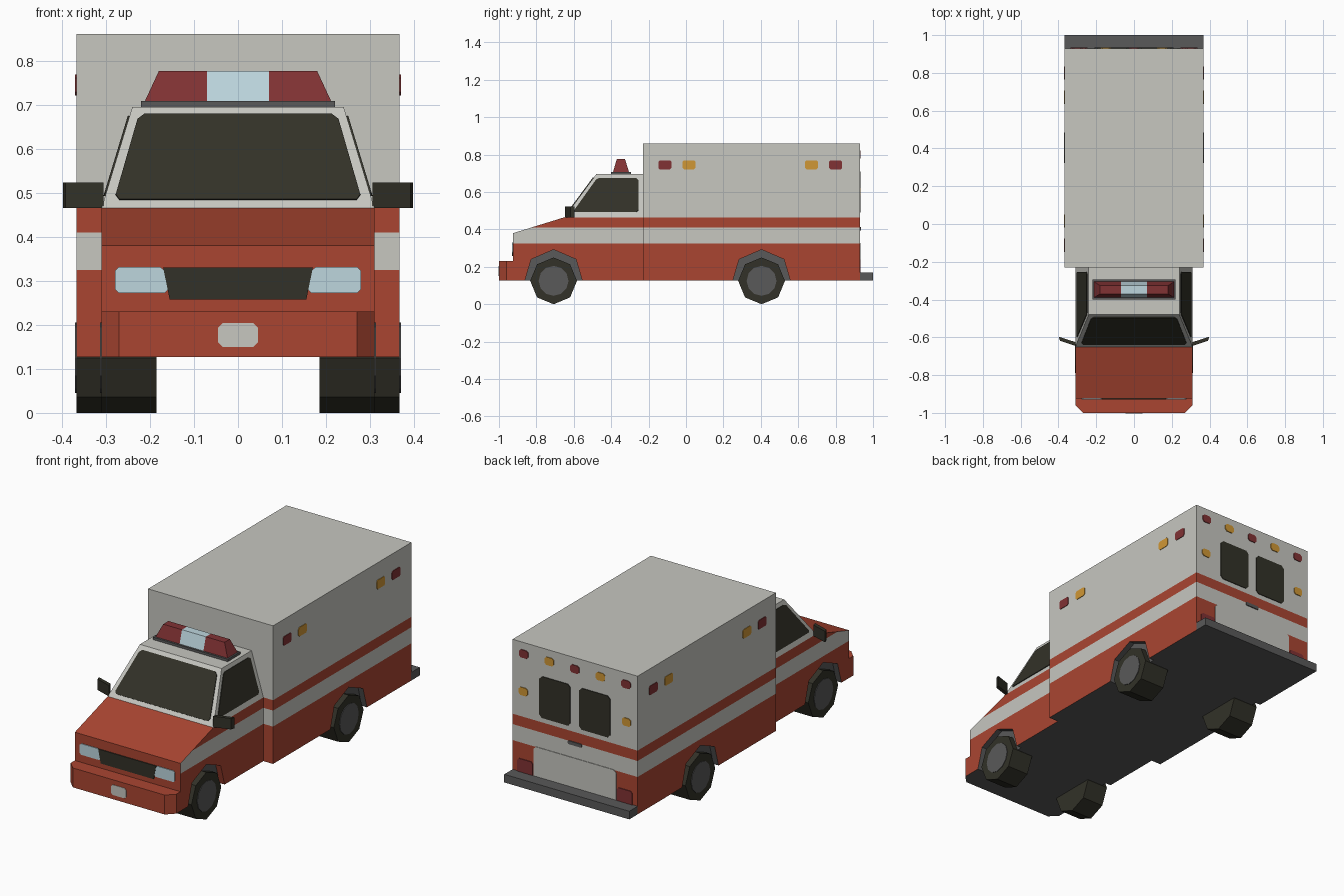
import bpy, bmesh, math
from mathutils import Vector

if "Cube" in bpy.data.objects:
    bpy.data.objects.remove(bpy.data.objects["Cube"])

def material(name, r, g, b):
    m = bpy.data.materials.new(name)
    m.diffuse_color = (r, g, b, 1)
    m.use_nodes = True
    m.node_tree.nodes["Principled BSDF"].inputs["Base Color"].default_value = m.diffuse_color
    return m

WHITE = material("off_white", .57, .57, .53)
RED = material("brick_red", .40, .060, .031)
DARK = material("dark_grey", .10, .10, .10)
BLACK = material("tinted_black", .032, .031, .021)
BLUE = material("pale_blue", .51, .67, .73)
MAROON = material("lamp_red", .22, .032, .034)
AMBER = material("lamp_amber", .63, .31, .036)

def finish(name, bm, mats, rule=None, cuts=()):
    """Recalculate normals, slice at the given planes, colour faces by rule."""
    for co, no in cuts:
        bmesh.ops.bisect_plane(bm, geom=bm.verts[:] + bm.edges[:] + bm.faces[:],
                               dist=1e-5, plane_co=co, plane_no=no)
    bmesh.ops.recalc_face_normals(bm, faces=bm.faces[:])
    bm.normal_update()
    if rule:
        for f in bm.faces:
            f.material_index = rule(f.calc_center_median(), f.normal)
    me = bpy.data.meshes.new(name)
    bm.to_mesh(me)
    bm.free()
    for m in mats:
        me.materials.append(m)
    ob = bpy.data.objects.new(name, me)
    bpy.context.collection.objects.link(ob)
    return ob

def solid(name, pts, vec, mats, rule=None, cuts=()):
    """Extrude a flat outline along a vector."""
    bm = bmesh.new()
    a = [bm.verts.new(p) for p in pts]
    b = [bm.verts.new(Vector(p) + Vector(vec)) for p in pts]
    n = len(a)
    bm.faces.new(a)
    bm.faces.new(b[::-1])
    for i in range(n):
        bm.faces.new((a[i], b[i], b[(i + 1) % n], a[(i + 1) % n]))
    return finish(name, bm, mats, rule, cuts)

def frustum(name, lo, hi, mats, rule=None, cuts=()):
    """Tapered block; lo and hi are (half width, y0, y1, z)."""
    bm = bmesh.new()
    a, b = [[bm.verts.new(p) for p in ((-w, y0, z), (w, y0, z), (w, y1, z), (-w, y1, z))]
            for w, y0, y1, z in (lo, hi)]
    bm.faces.new(a)
    bm.faces.new(b)
    for i in range(4):
        j = (i + 1) % 4
        bm.faces.new((a[i], a[j], b[j], b[i]))
    return finish(name, bm, mats, rule, cuts)

def chamfer(pts, c):
    """Cut the corners of a 2D outline."""
    out = []
    for i, p in enumerate(pts):
        p = Vector(p)
        for q in (pts[i - 1], pts[(i + 1) % len(pts)]):
            out.append(p + (Vector(q) - p).normalized() * c)
    return out

def rect(u, v, hu, hv, c=.01):
    return chamfer([(u - hu, v - hv), (u + hu, v - hv), (u + hu, v + hv), (u - hu, v + hv)], c)

def end_plate(name, pts, y, d, mat):
    solid(name, [(u, y, v) for u, v in pts], (0, d, 0), [mat])

BOT, FRONT_AXLE, REAR_AXLE = .127, -.708, .404
CAB_W, BOX_W = .31, .367

def arch(y):
    return [(y - .153, BOT), (y - .12, .24), (y, .292), (y + .12, .24), (y + .153, BOT)]

# Striped bodies with wheel arch notches
STRIPES = [((0, 0, z), (0, 0, 1)) for z in (.325, .41, .465)]

def stripe(c, n):
    if n.z < -.1:
        return 2
    return 1 if c.z < .325 or .41 < c.z < .465 else 0

def cab_rule(c, n):
    return 1 if n.y < -.5 or n.z > .5 else stripe(c, n)

def body(name, profile, w, rule):
    solid(name, [(-w, y, z) for y, z in profile], (2 * w, 0, 0), [WHITE, RED, DARK], rule, STRIPES)

body("box_body", [(-.23, BOT)] + arch(REAR_AXLE) + [(.93, BOT), (.93, .86), (-.23, .86)],
     BOX_W, stripe)
body("cab_body", [(-.925, BOT)] + arch(FRONT_AXLE) +
     [(-.225, BOT), (-.225, .465), (-.65, .465), (-.925, .38)], CAB_W, cab_rule)

# Arch liners, tyres and hubs
for tag, y, w, inner in (("front", FRONT_AXLE, CAB_W, .185), ("rear", REAR_AXLE, BOX_W, .22)):
    d = w - .03
    solid(tag + "_arch_liner", [(-d, a, b) for a, b in arch(y)], (2 * d, 0, 0), [DARK])
    for s in (-1, 1):
        def ring(x, r, n):
            return [(x, y + r * math.sin(k * math.tau / n), .125 - r * math.cos(k * math.tau / n))
                    for k in range(n)]
        solid(tag + "_tyre", ring(s * inner, .125, 8), (s * (w - inner), 0, 0), [BLACK])
        solid(tag + "_hub", ring(s * w, .08, 12), (s * .003, 0, 0), [DARK])

# Cabin and its glass
frustum("cabin", (CAB_W, -.65, -.225, .465), (.24, -.48, -.225, .695), [WHITE])
shield = chamfer([(-.281, .483), (.281, .483), (.225, .677), (-.225, .677)], .012)
solid("windshield", [(x, -.65 + (z - .465) * .17 / .23, z) for x, z in shield],
      (0, -.0032, .0024), [BLACK])
side_glass = chamfer([(-.605, .492), (-.255, .492), (-.255, .674), (-.475, .674)], .01)
for s in (-1, 1):
    solid("side_window", [(s * (.31 - (z - .465) * .07 / .23), y, z) for y, z in side_glass],
          (s * .0038, 0, .0012), [BLACK])
    # Wing mirror
    solid("wing_mirror", [(s * x, y, .465) for x, y in
                          ((.305, -.647), (.392, -.618), (.398, -.597), (.311, -.625))],
          (0, 0, .058), [BLACK])

# Roof light bar
frustum("light_bar_base", (.22, -.40, -.294, .69), (.22, -.40, -.294, .708), [DARK])
frustum("light_bar", (.212, -.39, -.305, .707), (.18, -.37, -.326, .776), [MAROON, BLUE],
        lambda c, n: int(abs(c.x) < .07), [((x, 0, 0), (1, 0, 0)) for x in (-.07, .07)])

# Bumpers
solid("front_bumper", [(x, y, BOT) for x, y in ((-.31, -.92), (-.31, -.96), (-.27, -1),
                                                (.27, -1), (.31, -.96), (.31, -.92))],
      (0, 0, .23 - BOT), [RED, DARK], lambda c, n: int(n.z < -.1))
frustum("rear_bumper", (BOX_W, .925, 1, BOT), (BOX_W, .925, 1, .17), [DARK])

# Front details
end_plate("grille", [(-.155, .257), (.155, .257), (.17, .33), (-.17, .33)], -.925, -.005, BLACK)
for s in (-1, 1):
    end_plate("headlight", chamfer([(s * .158, .272), (s * .279, .272), (s * .279, .331),
                                    (s * .168, .331)], .008), -.925, -.004, BLUE)
end_plate("front_badge_plate", rect(0, .177, .045, .027), -.998, -.004, WHITE)

# Rear details
end_plate("rear_door_panel", rect(0, .235, .243, .092, .015), .93, .003, WHITE)
end_plate("rear_door_handle", rect(0, .403, .04, .009, .004), .93, .005, DARK)
for s in (-1, 1):
    end_plate("rear_window", rect(s * .117, .60, .091, .11, .015), .93, .004, BLACK)
    end_plate("tail_light", rect(s * .292, .20, .045, .04), .93, .004, MAROON)
    end_plate("rear_side_lamp", rect(s * .303, .60, .026, .021), .93, .004, AMBER)
for i in range(-2, 3):
    end_plate("rear_top_lamp", rect(i * .15, .80, .027, .021), .93, .004,
              AMBER if i % 2 else MAROON)

# Lamps along the box sides
for s in (-1, 1):
    for y, mat in ((-.113, MAROON), (.016, AMBER), (.671, AMBER), (.80, MAROON)):
        solid("side_lamp", [(s * BOX_W, a, b) for a, b in rect(y, .745, .035, .024, .008)],
              (s * .003, 0, 0), [mat])
